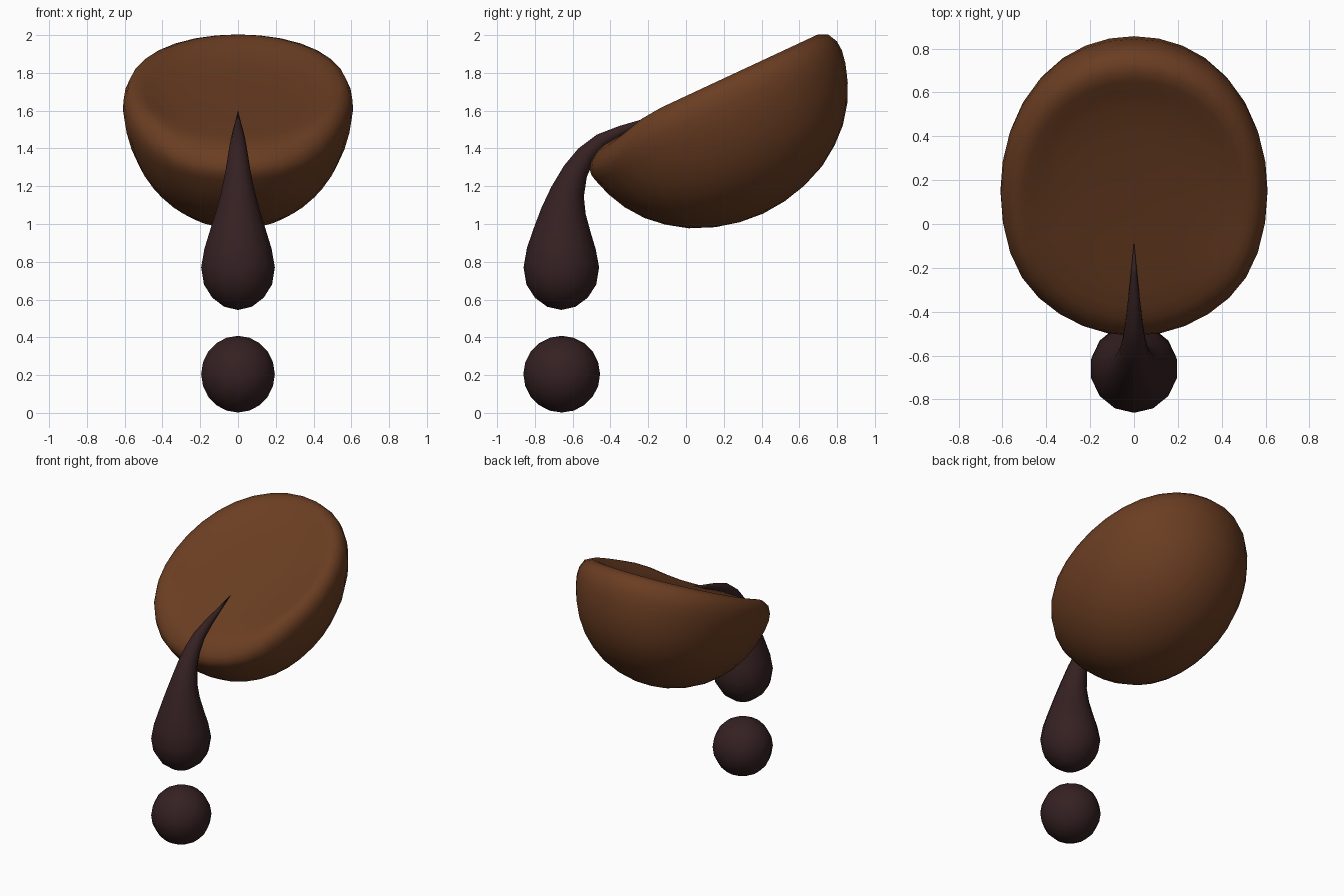
import bpy, bmesh, math
from mathutils import Vector, Matrix

if "Cube" in bpy.data.objects:
    bpy.data.objects.remove(bpy.data.objects["Cube"])


def material(name, color):
    m = bpy.data.materials.new(name)
    m.diffuse_color = (*color, 1)
    m.use_nodes = True
    m.node_tree.nodes["Principled BSDF"].inputs["Base Color"].default_value = m.diffuse_color
    return m


brown = material("shell_brown", (0.145, 0.047, 0.016))
dark = material("dark_syrup", (0.036, 0.015, 0.016))


def loft(name, rings, mat):
    """Skin a list of rings; a ring with one point is a pole."""
    bm = bmesh.new()
    vs = [[bm.verts.new(p) for p in ring] for ring in rings]
    for a, b in zip(vs, vs[1:]):
        n = max(len(a), len(b))
        for i in range(n):
            j = (i + 1) % n
            if len(a) == 1:
                bm.faces.new((a[0], b[j], b[i]))
            elif len(b) == 1:
                bm.faces.new((a[i], a[j], b[0]))
            else:
                bm.faces.new((a[i], a[j], b[j], b[i]))
    bmesh.ops.recalc_face_normals(bm, faces=bm.faces)
    for f in bm.faces:
        f.smooth = True
    me = bpy.data.meshes.new(name)
    bm.to_mesh(me)
    bm.free()
    me.materials.append(mat)
    ob = bpy.data.objects.new(name, me)
    bpy.context.collection.objects.link(ob)
    return ob


def ring(center, ax, ay, r, n):
    if r == 0:
        return [center]
    return [center + r * (math.sin(2 * math.pi * i / n) * ax + math.cos(2 * math.pi * i / n) * ay)
            for i in range(n)]


X, Y, Z = Vector((1, 0, 0)), Vector((0, 1, 0)), Vector((0, 0, 1))

# Tilted oval half shell (radius, height below the rim); the rim is worn down at the front
lower = [(0, -.737), (.13, -.726), (.26, -.695), (.39, -.641), (.495, -.57), (.58, -.492),
         (.65, -.397), (.699, -.298), (.731, -.2)]
rim_back = [(.743, -.13), (.739, -.075), (.713, -.023), (.66, 0), (.61, -.006), (.55, -.021), (.46, -.037)]
rim_front = [(.738, -.165), (.732, -.133), (.71, -.1), (.66, -.066), (.61, -.05), (.55, -.043), (.46, -.042)]
floor = [(.3, -.046), (0, -.048)]
back, front = lower + rim_back + floor, lower + rim_front + floor
tilt = Matrix.Translation((0, .097, 1.723)) @ Matrix.Rotation(math.radians(25), 4, 'X')
N = 32
rings = []
for (rb, hb), (rf, hf) in zip(back, front):
    pts = []
    for i in range(N if rb else 1):
        a = 2 * math.pi * i / N
        w = min(1, max(0, (-math.cos(a) - .42) / .53))
        w = w * w * (3 - 2 * w)
        r, h = rb + (rf - rb) * w, hb + (hf - hb) * w
        r *= 1 + .018 * math.sin(2 * a) ** 2  # slightly squared oval
        pts.append(tilt @ Vector((.82 * r * math.sin(a), r * math.cos(a), h)))
    rings.append(pts)
loft("half_shell", rings, brown)

# Pouring drip: centreline (y, z) and radius
path = [(-.08, 1.6, 0), (-.24, 1.535, .016), (-.34, 1.495, .027), (-.45, 1.44, .04),
        (-.53, 1.365, .053), (-.585, 1.28, .067), (-.627, 1.17, .09), (-.648, 1.07, .118),
        (-.656, .97, .15), (-.66, .87, .182), (-.66, .77, .2), (-.66, .68, .185),
        (-.66, .61, .14), (-.66, .562, .075), (-.66, .545, 0)]
pts = [Vector((0, y, z)) for y, z, r in path]
rings = []
for i, p in enumerate(pts):
    t = (pts[min(i + 1, len(pts) - 1)] - pts[max(i - 1, 0)]).normalized()
    rings.append(ring(p, X, X.cross(t), path[i][2], 14))
loft("drip", rings, dark)

# Falling round drop
R, c = .203, Vector((0, -.658, .205))
loft("round_drop", [ring(c - R * math.cos(math.pi * k / 10) * Z, .985 * X, Y,
                         R * math.sin(math.pi * k / 10) if 0 < k < 10 else 0, 14)
                    for k in range(11)], dark)
